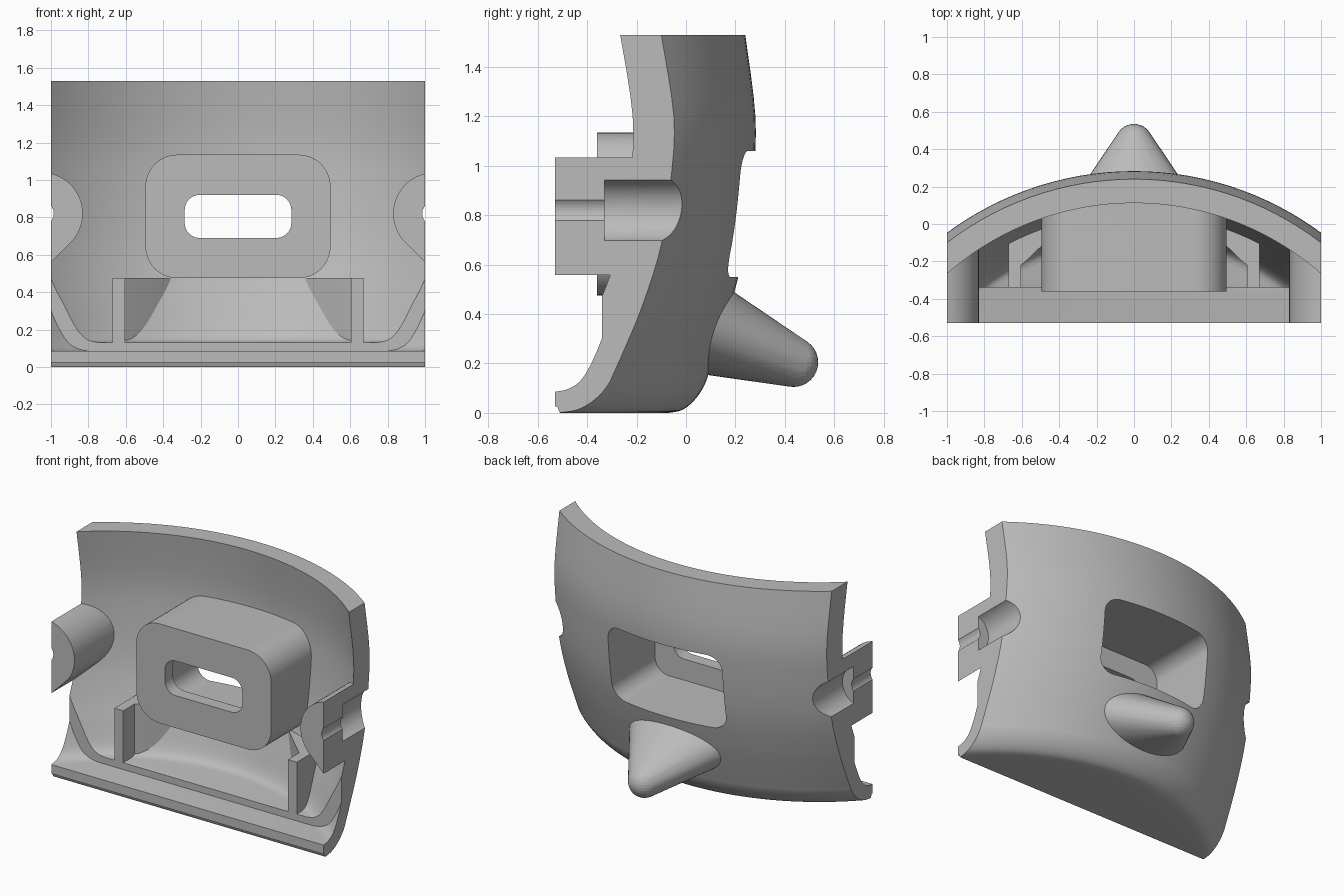
import bpy, bmesh, math
from mathutils import Vector, Matrix

if "Cube" in bpy.data.objects:
    bpy.data.objects.remove(bpy.data.objects["Cube"])

AXIS_Y = -1.4          # vertical axis the panel is revolved about
grey = bpy.data.materials.new("plain grey")
grey.use_nodes = True
COLOR = (0.5, 0.5, 0.5, 1)
grey.diffuse_color = COLOR
grey.node_tree.nodes["Principled BSDF"].inputs["Base Color"].default_value = COLOR
helpers = []


def make(name, bm, helper=False):
    bmesh.ops.recalc_face_normals(bm, faces=bm.faces)
    mesh = bpy.data.meshes.new(name)
    bm.to_mesh(mesh)
    bm.free()
    mesh.materials.append(grey)
    obj = bpy.data.objects.new(name, mesh)
    bpy.context.collection.objects.link(obj)
    if helper:
        obj.hide_render = True
        helpers.append(obj)
    return obj


def smooth_path(pts, steps=4):
    """Catmull-Rom curve through the points."""
    p = [Vector(q) for q in [pts[0]] + pts + [pts[-1]]]
    out = []
    for a, b, c, d in zip(p, p[1:], p[2:], p[3:]):
        for i in range(steps):
            t = i / steps
            out.append(0.5 * (2 * b + (c - a) * t + (2 * a - 5 * b + 4 * c - d) * t * t
                              + (3 * b - a - 3 * c + d) * t ** 3))
    return out + [p[-1]]


def revolve(name, pts, helper=True, segments=144):
    bm = bmesh.new()
    rings = []
    for r, z in smooth_path(pts):
        rings.append([bm.verts.new((r * math.sin(a), AXIS_Y + r * math.cos(a), z))
                      for a in (math.tau * i / segments for i in range(segments))])
    for lo, hi in zip(rings, rings[1:]):
        for i in range(segments):
            j = (i + 1) % segments
            bm.faces.new((lo[i], lo[j], hi[j], hi[i]))
    bm.faces.new(rings[0])
    bm.faces.new(rings[-1])
    return make(name, bm, helper)


def prism(name, outline, axis, start, end, helper=False):
    """Extrude a 2D outline along x (y,z), y (x,z) or z (x,y)."""
    place = {"x": lambda a, b, d: (d, a, b),
             "y": lambda a, b, d: (a, d, b),
             "z": lambda a, b, d: (a, b, d)}[axis]
    bm = bmesh.new()
    lo, hi = ([bm.verts.new(place(a, b, d)) for a, b in outline] for d in (start, end))
    n = len(outline)
    bm.faces.new(lo)
    bm.faces.new(hi)
    for i in range(n):
        j = (i + 1) % n
        bm.faces.new((lo[i], lo[j], hi[j], hi[i]))
    return make(name, bm, helper)


def arc(cx, cy, r, start, end, n):
    angles = (math.radians(start + (end - start) * i / n) for i in range(n + 1))
    return [(cx + r * math.cos(a), cy + r * math.sin(a)) for a in angles]


def rounded(hw, z0, z1, r):
    corners = ((hw - r, z1 - r), (r - hw, z1 - r), (r - hw, z0 + r), (hw - r, z0 + r))
    return [p for i, (x, z) in enumerate(corners)
            for p in arc(x, z, r, 90 * i, 90 * i + 90, 10)]


def rect(x0, x1, y0, y1):
    return [(x0, y0), (x1, y0), (x1, y1), (x0, y1)]


def boolean(obj, other, op):
    mod = obj.modifiers.new("bool", "BOOLEAN")
    mod.operation, mod.solver, mod.object = op, "EXACT", other
    bpy.context.view_layer.objects.active = obj
    bpy.ops.object.modifier_apply(modifier=mod.name)


# Profiles as (radius, height)
outer = [(1.33, 0), (1.38, .01), (1.42, .037), (1.455, .078), (1.478, .12), (1.492, .16),
         (1.524, .255), (1.585, .45), (1.64, .68), (1.672, .95), (1.681, 1.2),
         (1.64, 1.53), (1.63, 1.6)]
inner = [(1.29, .13), (1.33, .145), (1.365, .2), (1.41, .33), (1.457, .47),
         (1.51, .68), (1.543, .95), (1.55, 1.2), (1.512, 1.53), (1.5, 1.6)]
lip = [(1.325, .085), (1.366, .1), (1.406, .15), (1.457, .3), (1.53, .6), (1.56, 1.6)]

# Helper solids
clip = prism("clip", rect(-1, 1, -.53, 1), "z", -.5, 1.53, True)
cavity = revolve("cavity", inner)
lip_cut = revolve("lip_cut", lip)
boolean(lip_cut, prism("front_half", rect(-3, 3, -4, -.34), "z", -1, 3, True), "INTERSECT")
trim = revolve("trim", [(r + .05, z - .05) for r, z in inner[:-1]] + [(1.55, 1.6)])
window_cut = prism("window_cut", rounded(.42, .55, 1.06, .1), "y", -.275, 1, True)
slot_cut = prism("slot_cut", rounded(.285, .69, .92, .08), "y", -1, 0, True)
toe_cut = prism("toe_cut", [(-.6, .025), (-.52, .025), (-.515, .01), (-.5, -.02), (-.6, -.02)],
                "x", -2, 2, True)

# Curved panel
panel = revolve("curved_panel", outer, helper=False)
boolean(panel, clip, "INTERSECT")
for cutter in (cavity, lip_cut, toe_cut, window_cut):
    boolean(panel, cutter, "DIFFERENCE")

# Window housing
housing = prism("window_housing", rounded(.495, .475, 1.135, .17), "y", -.36, .6)
boolean(housing, trim, "INTERSECT")
boolean(housing, window_cut, "DIFFERENCE")
boolean(housing, slot_cut, "DIFFERENCE")
parts = [panel, housing]

for side, label in ((1, "left"), (-1, "right")):
    # Teardrop screw boss, cut through by the side plane
    cx, cz = 1.05, .82
    tear = arc(cx, cz, .22, 0, 225, 40) + [(cx, cz - .22 * math.sqrt(2))]
    boss = prism(label + "_screw_boss", [(side * x, z) for x, z in tear], "y", -.53, .4)
    boolean(boss, clip, "INTERSECT")
    boolean(boss, trim, "INTERSECT")
    bore = prism("bore", arc(side * cx, cz, .132, 0, 352.5, 47), "y", -.33, 1, True)
    pilot = prism("pilot", arc(side * cx, cz, .065, 0, 345, 23), "y", -1, -.2, True)
    boolean(boss, bore, "DIFFERENCE")
    boolean(boss, pilot, "DIFFERENCE")
    boolean(panel, bore, "DIFFERENCE")

    # Upright gusset below the housing
    plan = [(.67, -.34), (.605, -.34), (.605, -.22), (.585, -.205), (.33, .04), (.67, .04)]
    gusset = prism(label + "_gusset", [(side * x, y) for x, y in plan], "z", .1, .475)
    boolean(gusset, trim, "INTERSECT")
    parts += [boss, gusset]

# Rear tapered peg: hull of a ball tip and an oval base
bm = bmesh.new()
bmesh.ops.create_uvsphere(bm, u_segments=32, v_segments=16, radius=.1,
                          matrix=Matrix.Translation((0, .435, .205)))
up = Vector((0, math.sin(math.radians(20)), math.cos(math.radians(20))))
for i in range(48):
    a = math.tau * i / 48
    bm.verts.new(Vector((.345 * math.cos(a), .095, .337)) + up * .187 * math.sin(a))
hull = bmesh.ops.convex_hull(bm, input=bm.verts)
inside = {g for g in hull["geom_interior"] + hull["geom_unused"]
          if isinstance(g, bmesh.types.BMVert)}
bmesh.ops.delete(bm, geom=list(inside), context="VERTS")
parts.append(make("rear_peg", bm))

# Clean up helpers and shade
for obj in helpers:
    bpy.data.objects.remove(obj)
bpy.ops.object.select_all(action="DESELECT")
for obj in parts:
    obj.select_set(True)
bpy.context.view_layer.objects.active = panel
bpy.ops.object.shade_smooth_by_angle(angle=math.radians(30))
